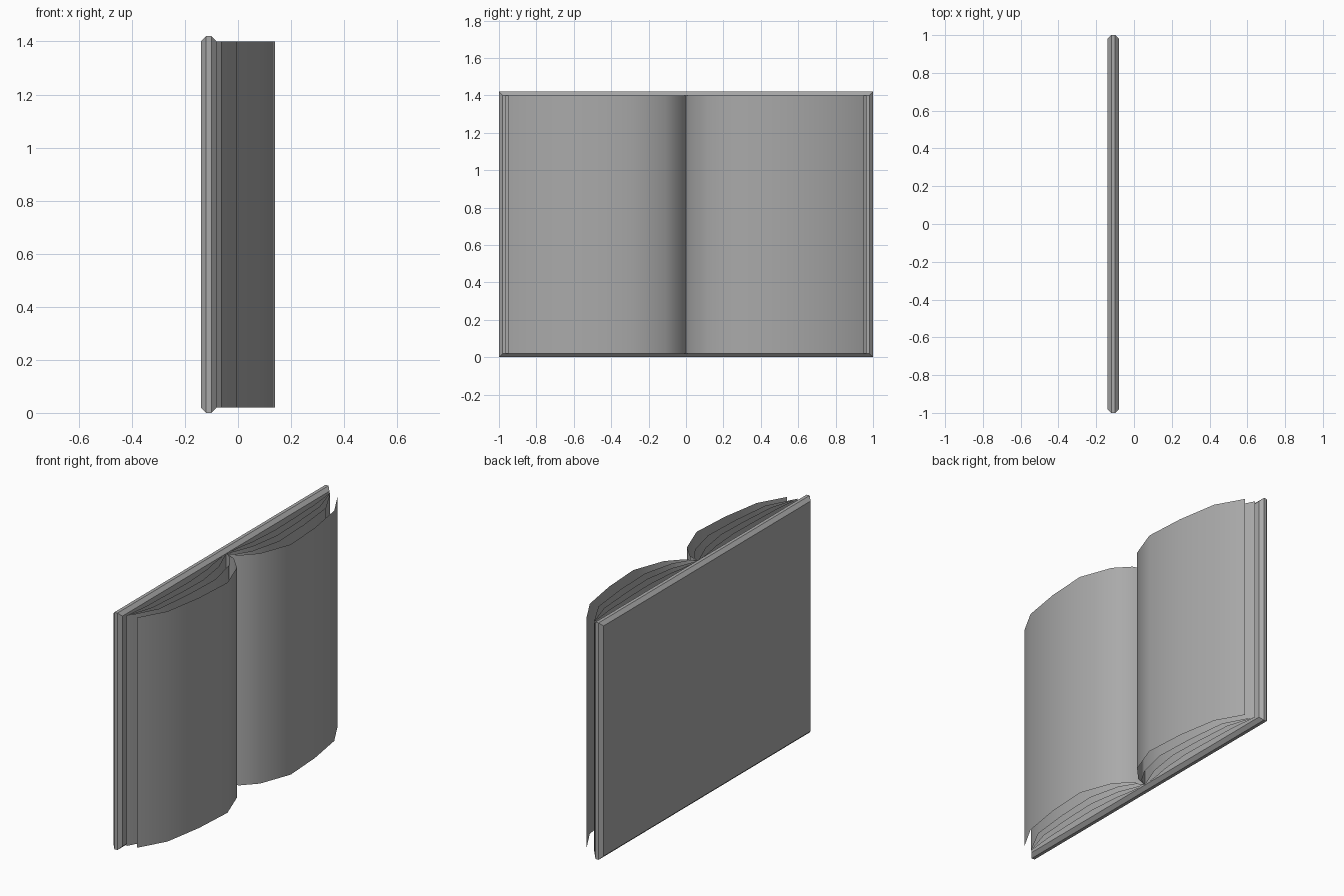
import bpy
import bmesh

cube = bpy.data.objects.get("Cube")
if cube:
    bpy.data.objects.remove(cube, do_unlink=True)


def make_material(name, colour):
    mat = bpy.data.materials.new(name)
    mat.use_nodes = True
    mat.diffuse_color = colour
    mat.node_tree.nodes["Principled BSDF"].inputs["Base Color"].default_value = colour
    return mat


grey = make_material("plain grey", (0.4, 0.4, 0.4, 1))


def finish(bm, name):
    mesh = bpy.data.meshes.new(name)
    bm.to_mesh(mesh)
    bm.free()
    mesh.materials.append(grey)
    obj = bpy.data.objects.new(name, mesh)
    bpy.context.collection.objects.link(obj)
    return obj


# Cover: a board with chamfered rims
def make_cover():
    bm = bmesh.new()
    height, chamfer = 1.42, 0.02
    rings = []
    for x, inset in ((-0.14, chamfer), (-0.12, 0), (-0.1, 0), (-0.08, chamfer)):
        y, low, high = 1 - inset, inset, height - inset
        rings.append([bm.verts.new((x, *p)) for p in
                      ((-y, low), (y, low), (y, high), (-y, high))])
    for a, b in zip(rings, rings[1:]):
        for i in range(4):
            j = (i + 1) % 4
            bm.faces.new((a[i], a[j], b[j], b[i]))
    bm.faces.new(rings[0])
    bm.faces.new(rings[-1])
    bmesh.ops.recalc_face_normals(bm, faces=bm.faces)
    finish(bm, "cover")


# Page: a thin curved sheet standing between the spine and the fore edge
def make_page(name, side, profile):
    bm = bmesh.new()
    low = [bm.verts.new((x, side * y, 0.02)) for y, x in profile]
    high = [bm.verts.new((x, side * y, 1.40)) for y, x in profile]
    for i in range(len(profile) - 1):
        quad = [low[i], low[i + 1], high[i + 1], high[i]]
        bm.faces.new(quad if side > 0 else quad[::-1])
    for face in bm.faces:
        face.smooth = True
    finish(bm, name)


make_cover()

spine = -0.08
top_page = [(0, spine), (0.025, -0.01), (0.11, 0.07), (0.3, 0.14),
            (0.55, 0.125), (0.79, 0.085), (0.95, -0.005)]
for side, label in ((-1, "right"), (1, "left")):
    make_page(f"{label}_top_page", side, top_page)
    for n, rise in enumerate((0.65, 0.42, 0.2)):
        # Lower pages lie flatter and meet just above the cover at the fore edge
        inner = [(y + 0.05 * n * (y < 0.5) * (y > 0), spine + (x - spine) * rise)
                 for y, x in top_page[:-1]]
        inner.append((0.965, spine + 0.015))
        make_page(f"{label}_inner_page_{n + 1}", side, inner)
